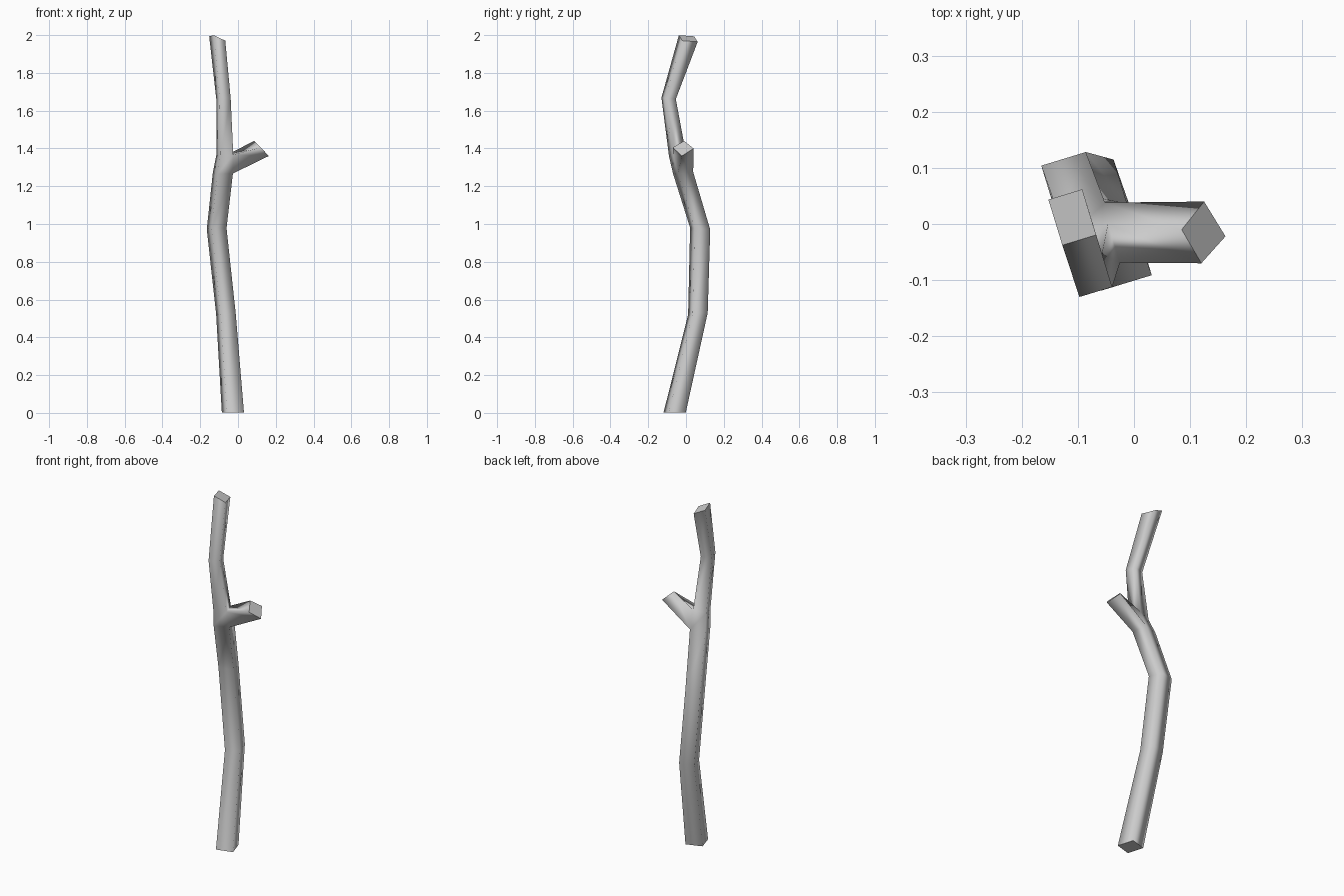
import bpy, bmesh
from math import cos, sin, radians
from mathutils import Vector

cube = bpy.data.objects.get("Cube")
if cube:
    bpy.data.objects.remove(cube, do_unlink=True)

bark = bpy.data.materials.new("pale grey bark")
bark.use_nodes = True
GREY = (0.6, 0.6, 0.6, 1)
bark.diffuse_color = GREY
bark.node_tree.nodes["Principled BSDF"].inputs["Base Color"].default_value = GREY

bm = bmesh.new()


def ring(x, y, z, width, depth, slope_x=0, slope_y=0, turn=17):
    """Four corners of a turned, tilted rectangle, counter-clockwise from back left."""
    a = radians(turn)
    corners = []
    for u, v in ((1, 1), (-1, 1), (-1, -1), (1, -1)):
        dx = (u * width * cos(a) - v * depth * sin(a)) / 2
        dy = (u * width * sin(a) + v * depth * cos(a)) / 2
        corners.append(bm.verts.new((x + dx, y + dy, z + slope_x * dx + slope_y * dy)))
    return corners


def bridge(low, high, skip=None):
    for i in range(4):
        j = (i + 1) % 4
        if i != skip:
            bm.faces.new((low[i], low[j], high[j], high[i])).smooth = True


def cap(corners):
    face = bm.faces.new(corners)
    for edge in face.edges:
        edge.smooth = False


# Trunk rings, from the foot to the tip
trunk = [
    ring(-0.027, -0.06, 0.002, 0.094, 0.094, -0.02, 0),
    ring(-0.064, 0.063, 0.525, 0.083, 0.083, 0.06, 0.05),
    ring(-0.113, 0.075, 0.975, 0.083, 0.086, 0, -0.1),
    ring(-0.08, -0.015, 1.27, 0.085, 0.085, 0, 0.1),
    ring(-0.07, -0.045, 1.365, 0.072, 0.072, 0.1, 0.1),
    ring(-0.077, -0.092, 1.665, 0.061, 0.061, 0, -0.1),
    ring(-0.11, 0.012, 1.982, 0.063, 0.085, -0.42, -0.2),
]
FORK = 3
for k in range(len(trunk) - 1):
    bridge(trunk[k], trunk[k + 1], skip=3 if k == FORK else None)
cap(trunk[0][::-1])
cap(trunk[-1])

# Side branch growing out of the open trunk face
low, high = trunk[FORK], trunk[FORK + 1]
root = [low[3], low[0], high[0], high[3]]
tip = [bm.verts.new(Vector(p)) for p in (
    (0.163, -0.022, 1.36), (0.125, 0.04, 1.40),
    (0.085, -0.01, 1.44), (0.12, -0.07, 1.405))]
bridge(root, tip)
cap(tip)

bmesh.ops.recalc_face_normals(bm, faces=bm.faces)
mesh = bpy.data.meshes.new("forked_stick")
bm.to_mesh(mesh)
bm.free()
mesh.materials.append(bark)
stick = bpy.data.objects.new("forked_stick", mesh)
bpy.context.collection.objects.link(stick)
